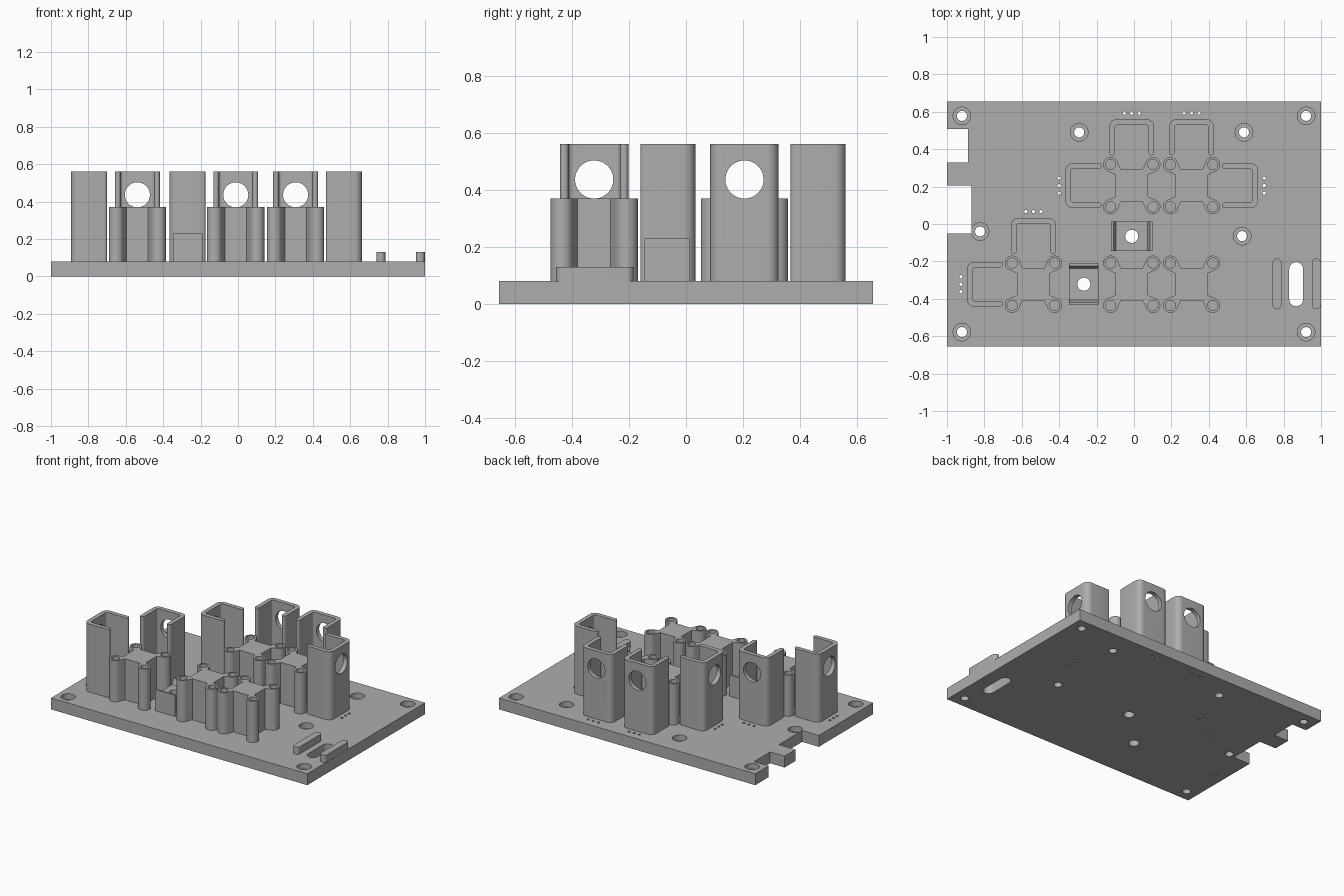
import bpy, bmesh
from math import pi, cos, sin, radians
from mathutils import Matrix

cube = bpy.data.objects.get("Cube")
if cube:
    bpy.data.objects.remove(cube, do_unlink=True)

grey = bpy.data.materials.new("printed grey")
grey.use_nodes = True
GREY = (0.42, 0.42, 0.42, 1)
grey.diffuse_color = GREY
grey.node_tree.nodes["Principled BSDF"].inputs["Base Color"].default_value = GREY

PLATE, POST_TOP, GUIDE_TOP = 0.08, 0.37, 0.56


def arc(cx, cy, r, a0, a1, n=10):
    steps = [radians(a0 + (a1 - a0) * i / n) for i in range(n + 1)]
    return [(cx + r * cos(a), cy + r * sin(a)) for a in steps]


def circle(cx, cy, r, n=32):
    return arc(cx, cy, r, 0, 360, n)[:-1]


def pill(cx, cy, r, half):
    return arc(cx, cy + half - r, r, 0, 180) + arc(cx, cy - half + r, r, 180, 360)


def prism(name, outlines, z0, z1):
    """Extrude one or more separate outlines from z0 to z1 as one object."""
    bm = bmesh.new()
    for pts in outlines:
        face = bm.faces.new([bm.verts.new((x, y, z0)) for x, y in pts])
        top = bmesh.ops.extrude_face_region(bm, geom=[face])["geom"]
        moved = [g for g in top if isinstance(g, bmesh.types.BMVert)]
        bmesh.ops.translate(bm, verts=moved, vec=(0, 0, z1 - z0))
    bmesh.ops.recalc_face_normals(bm, faces=bm.faces)
    mesh = bpy.data.meshes.new(name)
    bm.to_mesh(mesh)
    bm.free()
    mesh.materials.append(grey)
    obj = bpy.data.objects.new(name, mesh)
    bpy.context.collection.objects.link(obj)
    return obj


def cut(obj, cutter):
    mod = obj.modifiers.new("cut", 'BOOLEAN')
    mod.operation, mod.solver, mod.object = 'DIFFERENCE', 'EXACT', cutter
    bpy.context.view_layer.objects.active = obj
    bpy.ops.object.modifier_apply(modifier=mod.name)
    bpy.data.objects.remove(cutter, do_unlink=True)


def smooth(obj):
    bpy.ops.object.select_all(action='DESELECT')
    obj.select_set(True)
    bpy.context.view_layer.objects.active = obj
    bpy.ops.object.shade_smooth_by_angle(angle=radians(30))


def place(obj, x, y, turn=0):
    obj.data.transform(Matrix.Translation((x, y, 0)) @ Matrix.Rotation(turn, 4, 'Z'))
    smooth(obj)


# Layout: post blocks, and the guides around them (block centre, quarter turns)
COLS, FRONT, BACK = (-0.538, -0.012, 0.308), -0.322, 0.205
blocks = [(x, FRONT) for x in COLS] + [(x, BACK) for x in COLS[1:]]
guides = [(COLS[0], FRONT, 0), (COLS[0], FRONT, 1), (COLS[1], BACK, 0),
          (COLS[1], BACK, 1), (COLS[2], BACK, 0), (COLS[2], BACK, 3)]
saddles = [(-0.268, -0.322, 0), (-0.012, -0.066, 1)]
screws = [(x, y) for x in (-0.92, 0.92) for y in (-0.578, 0.578)]
screws += [(-0.293, 0.49), (0.588, 0.49), (-0.823, -0.04), (0.578, -0.065)]

# Base plate with two edge notches
W, D = 1.0, 0.656
plate = prism("base_plate", [[
    (-W, -D), (W, -D), (W, D), (-W, D), (-W, 0.507), (-0.887, 0.507),
    (-0.887, 0.33), (-W, 0.33), (-W, 0.207), (-0.87, 0.207),
    (-0.87, -0.052), (-W, -0.052)]], 0, PLATE)

# Through holes: screws, saddles, slot, and three pin holes behind each guide
holes = [circle(x, y, 0.027) for x, y in screws]
holes += [circle(x, y, 0.035) for x, y, t in saddles]
holes.append(pill(0.867, -0.322, 0.037, 0.118))
for x, y, t in guides:
    c, s = cos(t * pi / 2), sin(t * pi / 2)
    for k in (-0.04, 0, 0.04):
        holes.append(circle(x + k * c - 0.388 * s, y + k * s + 0.388 * c, 0.009, 12))
cut(plate, prism("hole_cutter", holes, -0.1, 0.2))
bores = [circle(x, y, 0.047) for x, y in screws]
cut(plate, prism("counterbore_cutter", bores, 0.04, 0.2))
smooth(plate)

# Post blocks: four round posts joined by a narrower core
outline = []
for q in range(4):
    c, s = cos(q * pi / 2), sin(q * pi / 2)
    corner = [(0.086, 0.058)] + arc(0.113, 0.113, 0.04, -75, 165, 20) + [(0.058, 0.086)]
    outline += [(x * c - y * s, x * s + y * c) for x, y in corner]
for i, (x, y) in enumerate(blocks):
    block = prism(f"post_block_{i + 1}", [outline], PLATE, POST_TOP)
    bores = [circle(a, b, 0.027) for a in (-0.113, 0.113) for b in (-0.113, 0.113)]
    cut(block, prism("post_bore_cutter", bores, 0.12, 0.5))
    place(block, x, y)

# Tall guides: three-sided channels with a round window in the back wall
channel = (arc(-0.105, 0.177, 0.015, 360, 180) + arc(-0.08, 0.315, 0.04, 180, 90)
           + arc(0.08, 0.315, 0.04, 90, 0) + arc(0.105, 0.177, 0.015, 0, -180)
           + arc(0.075, 0.31, 0.015, 0, 90) + arc(-0.075, 0.31, 0.015, 90, 180))
for i, (x, y, t) in enumerate(guides):
    guide = prism(f"guide_channel_{i + 1}", [channel], PLATE, GUIDE_TOP)
    window = prism("window_cutter", [circle(0, -0.436, 0.067, 48)], 0.26, 0.45)
    window.data.transform(Matrix.Rotation(-pi / 2, 4, 'X'))
    cut(guide, window)
    place(guide, x, y, t * pi / 2)

# Saddle blocks: low blocks with a shallow bevelled groove and a hole
for i, (x, y, t) in enumerate(saddles):
    h, top, floor = 0.11, 0.23, 0.19
    section = [(-h, PLATE), (h, PLATE), (h, top), (h - 0.012, top), (h - 0.027, floor),
               (-h + 0.027, floor), (-h + 0.012, top), (-h, top)]
    saddle = prism(f"saddle_block_{i + 1}", [section], -0.079, 0.079)
    saddle.data.transform(Matrix.Rotation(pi / 2, 4, 'Z') @ Matrix.Rotation(pi / 2, 4, 'X'))
    cut(saddle, prism("saddle_hole_cutter", [circle(0, 0, 0.035)], 0, 0.5))
    place(saddle, x, y, t * pi / 2)

# Low rails either side of the slot
for name, x in (("inner_rail", 0.764), ("outer_rail", 0.975)):
    smooth(prism(name, [pill(x, -0.32, 0.024, 0.136)], PLATE, 0.13))
